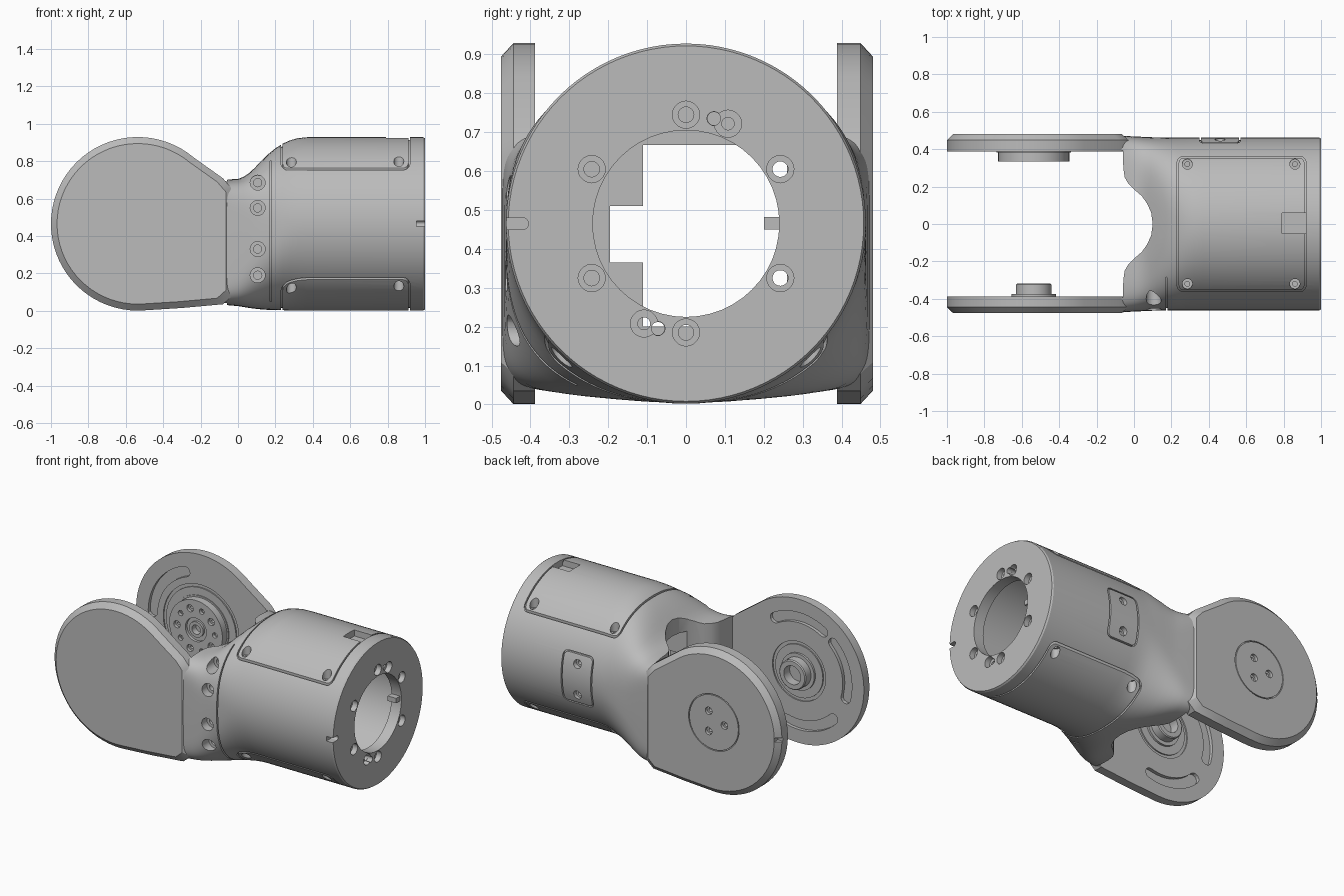
import bpy, bmesh, math
from mathutils import Vector

if "Cube" in bpy.data.objects:
    bpy.data.objects.remove(bpy.data.objects["Cube"])

ZC, HX = 0.465, -0.536          # axis height, fork pivot x
PLACE = {"xy": lambda u, v, h: (u, v, h),
         "xz": lambda u, v, h: (u, h, v),
         "yz": lambda u, v, h: (h, u, v)}

grey = bpy.data.materials.new("grey_metal")
grey.use_nodes = True
grey.diffuse_color = (0.5, 0.5, 0.5, 1)
grey.node_tree.nodes["Principled BSDF"].inputs["Base Color"].default_value = (0.5, 0.5, 0.5, 1)


def skin(name, rings, closed=False):
    """Bridge rings of points, capping the ends unless closed."""
    bm = bmesh.new()
    loops = [[bm.verts.new(p) for p in ring] for ring in rings]
    pairs = list(zip(loops, loops[1:]))
    if closed:
        pairs.append((loops[-1], loops[0]))
    else:
        bm.faces.new(loops[0])
        bm.faces.new(loops[-1])
    for a, b in pairs:
        for i in range(len(a)):
            j = (i + 1) % len(a)
            bm.faces.new((a[i], a[j], b[j], b[i]))
    bmesh.ops.recalc_face_normals(bm, faces=bm.faces[:])
    mesh = bpy.data.meshes.new(name)
    bm.to_mesh(mesh)
    bm.free()
    mesh.materials.append(grey)
    ob = bpy.data.objects.new(name, mesh)
    bpy.context.collection.objects.link(ob)
    return ob


def prism(name, pts, plane, lo, hi):
    return skin(name, [[PLACE[plane](u, v, h) for u, v in pts] for h in (lo, hi)])


def box(name, x, y, z):
    return prism(name, [(x[0], y[0]), (x[1], y[0]), (x[1], y[1]), (x[0], y[1])], "xy", *z)


def lathe(name, profile, axis, loc, n=32, closed=False):
    """Revolve (height, radius) pairs about an axis through loc."""
    q = Vector(axis).to_track_quat("Z", "Y")
    rings = [[Vector(loc) + q @ Vector((r * math.cos(math.tau * i / n),
              r * math.sin(math.tau * i / n), h)) for i in range(n)] for h, r in profile]
    return skin(name, rings, closed)


def ring_groove(axis, loc, r, w=0.008, depth=0.008):
    prof = [(-depth, r), (0.02, r), (0.02, r + w), (-depth, r + w)]
    return lathe("cutter", prof, axis, loc, 48, True)


def bore(axis, loc, r, r2, depth, reach=0.2):
    """Counterbored hole: wide above loc, narrow below it."""
    return lathe("cutter", [(-depth, r2), (0, r2), (0, r), (reach, r)], axis, loc, 20)


def rounded(u, v, hu, hv, r):
    pts = []
    for k, (su, sv) in enumerate(((1, 1), (-1, 1), (-1, -1), (1, -1))):
        for s in range(6):
            a = math.pi / 2 * (k + s / 5)
            pts.append((u + su * (hu - r) + r * math.cos(a), v + sv * (hv - r) + r * math.sin(a)))
    return pts


def frame(u, v, hu, hv, plane, lo, hi, t=0.009):
    out, inn = rounded(u, v, hu, hv, 0.035), rounded(u, v, hu - t, hv - t, 0.026)
    return skin("cutter", [[PLACE[plane](a, b, h) for a, b in pts]
                for pts, h in ((out, lo), (out, hi), (inn, hi), (inn, lo))], True)


def boolean(target, cutters, op="DIFFERENCE"):
    for c in cutters:
        m = target.modifiers.new("cut", "BOOLEAN")
        m.operation, m.solver, m.object = op, "EXACT", c
        bpy.context.view_layer.objects.active = target
        bpy.ops.object.modifier_apply(modifier=m.name)
        bpy.data.objects.remove(c)


# Body: x, half width, bottom, top, squareness of each section
SECTIONS = [(-0.15, .474, .035, .735, 9), (-0.06, .472, .03, .702, 8), (0, .468, .025, .705, 6.5),
            (.03, .467, .02, .717, 5.4), (.06, .465, .015, .737, 4.5), (.09, .464, .011, .765, 3.8),
            (.12, .463, .008, .797, 3.3), (.16, .463, .005, .836, 2.8), (.2, .4625, .004, .869, 2.5),
            (.24, .4625, .003, .894, 2.25), (.28, .4625, .002, .912, 2.1), (.32, .4625, .002, .923, 2.03),
            (.37, .4625, .002, .928, 2), (.99, .4625, .002, .928, 2), (1, .457, .008, .922, 2)]


def loft(name, inset=0.0, n=96):
    rings = []
    for x, w, zb, zt, p in SECTIONS:
        ring = []
        for i in range(n):
            a = math.tau * i / n
            c, s = math.cos(a), math.sin(a)
            ring.append((x, (w - inset) * math.copysign(abs(c) ** (2 / p), c),
                         (zb + zt) / 2 + ((zt - zb) / 2 - inset) * math.copysign(abs(s) ** (2 / p), s)))
        rings.append(ring)
    return skin(name, rings)


body = loft("arm_body")

# Fork opening, hollow barrel and cable window
half = [(.1, 0), (.092, .06), (.07, .11), (.041, .15), (0, .185), (-.03, .215),
        (-.05, .25), (-.057, .3), (-.06, .392), (-1.2, .392)]
gap = half + [(x, -y) for x, y in reversed(half[1:])]
window = [(-.11, .2), (.26, .2), (.26, .667), (-.11, .667),
          (-.11, .51), (-.195, .51), (-.195, .365), (-.11, .365)]
boolean(body, [prism("cutter", gap, "xy", -0.5, 1.5),
               lathe("cutter", [(.25, .38), (.93, .38), (.93, .24), (1.1, .24)], (1, 0, 0), (0, 0, ZC), 48),
               prism("cutter", window, "yz", -0.2, 0.3)])

# Shallow panel seams
seams = [frame(.575, 0, .345, .362, "xy", .6, 1.2),
         frame(.575, 0, .345, .362, "xy", -.3, .33),
         frame(.46, ZC, .11, .165, "xz", .3, .6),
         box("cutter", (.171, .179), (-.6, -.2), (.05, .8))]
for s in seams:
    boolean(s, [loft("cutter", 0.013)])
boolean(body, seams)

# Cover screws, side screws and label pocket
holes = [box("cutter", (.79, .92), (-.052, .06), (.885, 1.1))]
for x in (.285, .86):
    for y in (-.32, .32):
        holes.append(bore((0, 0, 1), (x, y, .76), .027, .013, .05))
        holes.append(bore((0, 0, -1), (x, y, .17), .027, .013, .05))
for z, y in ((.685, -.34), (.55, -.41), (.33, -.41), (.19, -.39)):
    holes.append(bore((0, -1, 0), (.105, y, z), .04, .022, .08))
for dz in (-.1, .1):
    holes.append(bore((0, 1, 0), (.46, .425, ZC + dz), .027, .013, .03))

# End flange bolt circle and rim slot
for k in range(6):
    a = math.pi / 2 + k * math.pi / 3
    holes.append(bore((1, 0, 0), (.965, .28 * math.cos(a), ZC + .28 * math.sin(a)), .035, .02, .08))
for s in (1, -1):
    holes.append(bore((1, 0, 0), (.965, s * .108, ZC + s * .257), .035, .016, .08))
    holes.append(bore((1, 0, 0), (.965, s * .072, ZC + s * .27), .018, .017, .08))
holes.append(box("cutter", (.955, 1.1), (-.6, -.42), (.45, .48)))
holes.append(lathe("cutter", [(.955, .015), (1.1, .015)], (1, 0, 0), (0, -.42, ZC), 16))
boolean(body, holes)
box("locating_key", (.93, .99), (.2, .25), (.45, .482))

# Fork plates: round paddles with a chamfered outer rim
outline = [(HX + .464 * math.cos(math.radians(a)), ZC + .464 * math.sin(math.radians(a)))
           for a in range(50, 276, 5)]
outline += [(-.3, .015), (-.08, .035), (-.03, .08), (-.03, .65), (-.08, .708)]


def plate(name, side, outer):
    small = [(HX + .93 * (x - HX), ZC + .925 * (z - ZC)) for x, z in outline]
    return skin(name, [[(x, side * h, z) for x, z in pts] for pts, h in
                       ((outline, .388), (outline, outer - .032), (small, outer))])


def arc_pocket(side, mid, span=60, r=.345, w=.033):
    """Curved slot with round ends in the inner face of a plate."""
    pts, a0, a1 = [], math.radians(mid - span / 2), math.radians(mid + span / 2)
    for i in range(13):
        a = a0 + (a1 - a0) * i / 12
        pts.append(((r + w) * math.cos(a), (r + w) * math.sin(a)))
    for end, back in ((a1, False), (a0, True)):
        for i in range(1, 6):
            t = end + math.pi * (i / 6 + back)
            pts.append((r * math.cos(end) + w * math.cos(t), r * math.sin(end) + w * math.sin(t)))
        if not back:
            for j in range(13):
                a = a1 + (a0 - a1) * j / 12
                pts.append(((r - w) * math.cos(a), (r - w) * math.sin(a)))
    pts = [(HX + x, ZC + z) for x, z in pts]
    return prism("cutter", pts, "xz", *sorted((side * .37, side * .41)))


right_plate = plate("right_fork_plate", -1, .476)
left_plate = plate("left_fork_plate", 1, .481)
inner_r, inner_l, outer_l = (HX, -.388, ZC), (HX, .388, ZC), (HX, .481, ZC)
boolean(right_plate, [arc_pocket(-1, a) for a in (90, 165, 255)]
        + [ring_groove((0, 1, 0), inner_r, .17, .02)])
cuts = [arc_pocket(1, 144, 70), ring_groove((0, -1, 0), inner_l, .25, .02),
        ring_groove((0, 1, 0), outer_l, .175, .006),
        box("cutter", (-1.1, -.965), (.44, .6), (.452, .478))]
for k in range(3):
    a = math.pi + k * math.tau / 3
    cuts.append(bore((0, 1, 0), (HX + .075 * math.cos(a), .462, ZC + .075 * math.sin(a)), .024, .012, .02))
boolean(left_plate, cuts)

# Bearing stub on the right plate, drive hub on the left plate
lathe("bearing_stub", [(-.01, .118), (.013, .118), (.013, .095), (.064, .095), (.07, .089),
                       (.07, .06), (.01, .06)], (0, 1, 0), inner_r, 48)
hub = lathe("drive_hub", [(-.01, .2), (.006, .2), (.006, .19), (.053, .19), (.053, .075),
                          (.035, .075), (.035, .05), (.05, .05), (.05, .03), (.01, .03)],
            (0, -1, 0), inner_l, 48)
boolean(hub, [bore((0, -1, 0), (HX + .135 * math.cos(k * math.tau / 10), .355,
              ZC + .135 * math.sin(k * math.tau / 10)), .023 if k % 2 else .017, .01, .015)
              for k in range(10)])

# Smooth curved faces, keep machined edges crisp
for ob in bpy.context.scene.objects:
    if ob.type == "MESH":
        ob.select_set(grey.name in ob.data.materials)
bpy.ops.object.shade_smooth_by_angle(angle=math.radians(28))
